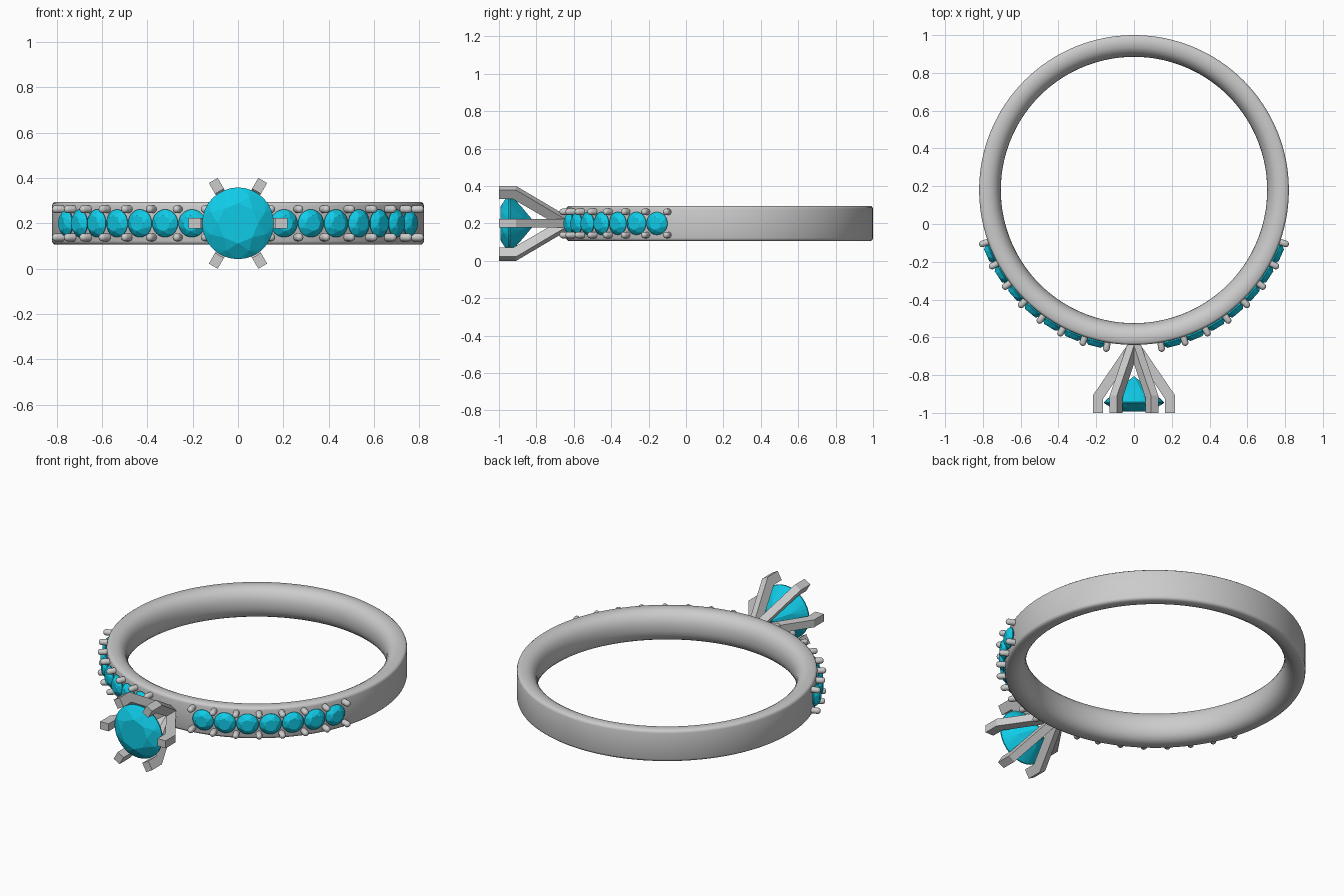
import bpy, bmesh
from math import sin, cos, pi, radians
from mathutils import Vector, Matrix

if "Cube" in bpy.data.objects:
    bpy.data.objects.remove(bpy.data.objects["Cube"])

CY, CZ = 0.18, 0.2            # band centre
STEP, FIRST, COUNT = 8.65, 14.2, 7   # small stone spacing in degrees

blue = bpy.data.materials.new("blue_gem")
blue.diffuse_color = (0.005, 0.6, 0.8, 1)
blue.use_nodes = True
blue.node_tree.nodes["Principled BSDF"].inputs["Base Color"].default_value = blue.diffuse_color


def add(name, mesh, matrix=None):
    ob = bpy.data.objects.new(name, mesh)
    bpy.context.collection.objects.link(ob)
    if matrix:
        ob.matrix_world = matrix
    return ob


def finish(bm, name, smooth=False, mat=None):
    bmesh.ops.recalc_face_normals(bm, faces=bm.faces)
    me = bpy.data.meshes.new(name)
    for f in bm.faces:
        f.smooth = smooth
    bm.to_mesh(me)
    bm.free()
    if mat:
        me.materials.append(mat)
    return me


def gem_mesh(name, r, crown, pavilion):
    """Brilliant cut: table, crown, girdle, pavilion, culet along +z."""
    bm = bmesh.new()
    rings = [(8, 0.56, crown, 0), (8, 0.82, crown * 0.58, 0.5), (32, 1, 0.02 * r, 0),
             (32, 1, -0.02 * r, 0), (8, 0.55, -pavilion * 0.52, 0.5)]
    for n, k, z, off in rings:
        for i in range(n):
            a = 2 * pi * (i + off) / n
            bm.verts.new((k * r * cos(a), k * r * sin(a), z))
    bm.verts.new((0, 0, -pavilion))
    bmesh.ops.convex_hull(bm, input=bm.verts)
    bmesh.ops.dissolve_limit(bm, angle_limit=0.01, verts=bm.verts, edges=bm.edges)
    return finish(bm, name, mat=blue)


def outward(angle, radius, z):
    """Frame on the band whose local z points away from the band centre."""
    d = Vector((sin(angle), -cos(angle), 0))
    rot = d.to_track_quat('Z', 'Y').to_matrix().to_4x4()
    return Matrix.Translation(d * radius + Vector((0, CY, z))) @ rot


# Band: flat outside, comfort-fit rounded inside
half = [(0.82, 0.0), (0.82, 0.078), (0.817, 0.087), (0.808, 0.094), (0.775, 0.094),
        (0.755, 0.090), (0.737, 0.080), (0.722, 0.064), (0.711, 0.042), (0.706, 0.02)]
profile = half + [(0.705, 0.0)] + [(r, -z) for r, z in half[:0:-1]]
bm = bmesh.new()
N = 128
loops = [[bm.verts.new((r * cos(2 * pi * i / N), CY + r * sin(2 * pi * i / N), CZ + z))
          for r, z in profile] for i in range(N)]
for i in range(N):
    a, b = loops[i], loops[(i + 1) % N]
    for j in range(len(profile)):
        k = (j + 1) % len(profile)
        bm.faces.new((a[j], b[j], b[k], a[k]))
band = add("band", finish(bm, "band", smooth=True))
bpy.context.view_layer.objects.active = band
band.select_set(True)
bpy.ops.object.shade_smooth_by_angle(angle=radians(40))

# Small stones and the bead prongs between them, on both shoulders
small = gem_mesh("small_stone", 0.061, 0.026, 0.05)
bm = bmesh.new()
bmesh.ops.create_uvsphere(bm, u_segments=16, v_segments=9, radius=0.0175)
for v in bm.verts:
    v.co.z += 0.022 if v.co.z > 0 else -0.022
bead = finish(bm, "bead_prong", smooth=True)
for side, label in ((1, "right"), (-1, "left")):
    for i in range(COUNT):
        a = side * radians(FIRST + STEP * i)
        add(f"{label}_small_stone_{i + 1}", small, outward(a, 0.827, CZ))
    for i in range(COUNT + 1):
        a = side * radians(FIRST + STEP * (i - 0.5))
        for dz, level in ((0.062, "upper"), (-0.062, "lower")):
            add(f"{label}_{level}_bead_{i + 1}", bead, outward(a, 0.83, CZ + dz))

# Centre stone
add("centre_stone", gem_mesh("centre_stone", 0.158, 0.048, 0.14),
    outward(0, 0.945 + CY, CZ))

# Six claws: bent flat profile (radius, height from band) given thickness
claw_profile = [(0, 0.63), (0.035, 0.64), (0.218, 0.908), (0.218, 1.0),
                (0.163, 1.0), (0.163, 0.925), (0, 0.68)]
bm = bmesh.new()
face = bm.faces.new([bm.verts.new((r, -0.0225, h)) for r, h in claw_profile])
ext = bmesh.ops.extrude_face_region(bm, geom=[face])
bmesh.ops.translate(bm, vec=(0, 0.045, 0),
                    verts=[g for g in ext["geom"] if isinstance(g, bmesh.types.BMVert)])
claw = finish(bm, "claw")
for i in range(6):
    # local z -> -y, local x spins around the stone axis
    m = Matrix.Translation((0, 0, CZ)) @ Matrix.Rotation(pi / 2, 4, 'X') @ Matrix.Rotation(i * pi / 3, 4, 'Z')
    add(f"claw_{i + 1}", claw, m)
